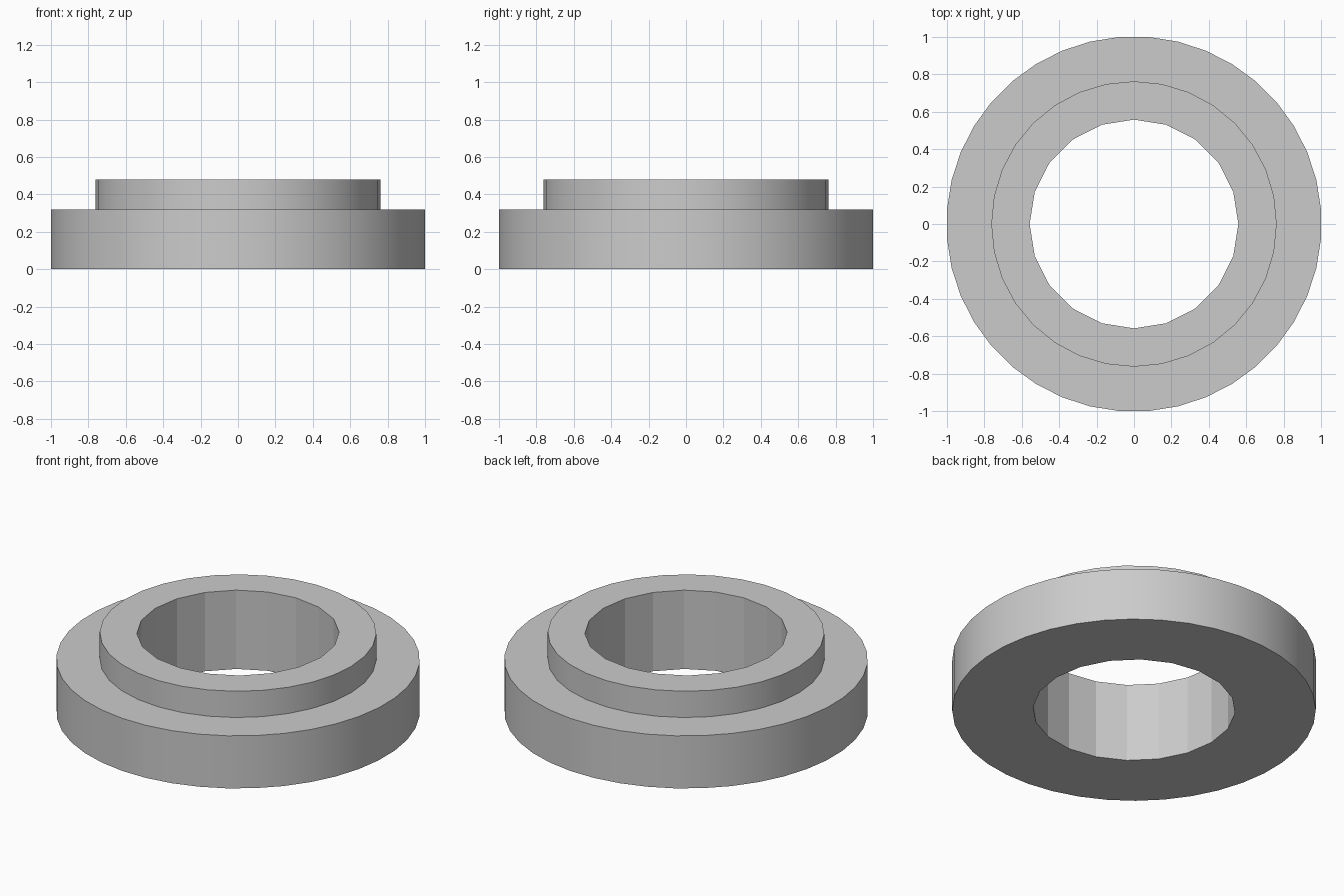
import bpy
import bmesh
from math import cos, sin, tau, pi, radians

cube = bpy.data.objects.get("Cube")
if cube:
    bpy.data.objects.remove(cube, do_unlink=True)

BASE_TOP, COLLAR_TOP = 0.32, 0.48

grey = bpy.data.materials.new("plain grey")
grey.use_nodes = True
colour = (0.6, 0.6, 0.6, 1)
grey.diffuse_color = colour
grey.node_tree.nodes["Principled BSDF"].inputs["Base Color"].default_value = colour

bm = bmesh.new()


def loop(radius, sides, z, offset=0.0):
    """Closed ring of edges; returns its vertices and edges in order."""
    angles = [tau * i / sides + offset for i in range(sides)]
    verts = [bm.verts.new((radius * cos(a), radius * sin(a), z)) for a in angles]
    edges = [bm.edges.new((verts[i - 1], verts[i])) for i in range(sides)]
    return verts, edges


def wall(lower, upper):
    """Upright faces between two matching rings."""
    for i in range(len(lower[0])):
        bm.faces.new((lower[0][i - 1], lower[0][i], upper[0][i], upper[0][i - 1]))


def annulus(outer, inner, up):
    """Flat face between two rings at one height."""
    bmesh.ops.triangle_fill(bm, edges=outer[1] + inner[1], use_beauty=True,
                            normal=(0, 0, up))


# Rings of the base, the collar and the bore
base = [loop(1.003, 40, z, pi / 40) for z in (0, BASE_TOP)]
collar = [loop(0.763, 32, z) for z in (BASE_TOP, COLLAR_TOP)]
bore = [loop(0.558, 20, z) for z in (0, COLLAR_TOP)]

# Upright walls
for pair in (base, collar, bore):
    wall(*pair)

# Underside, base shoulder and collar top
annulus(base[0], bore[0], -1)
annulus(base[1], collar[0], 1)
annulus(collar[1], bore[1], 1)

bmesh.ops.recalc_face_normals(bm, faces=bm.faces[:])

# Round outer walls, crisp rims and a faceted bore
for face in bm.faces:
    face.smooth = True
for edge in bm.edges:
    edge.smooth = edge.calc_face_angle(0) < radians(15)

mesh = bpy.data.meshes.new("stepped_ring")
bm.to_mesh(mesh)
bm.free()
mesh.materials.append(grey)
ring = bpy.data.objects.new("stepped_ring", mesh)
bpy.context.collection.objects.link(ring)
